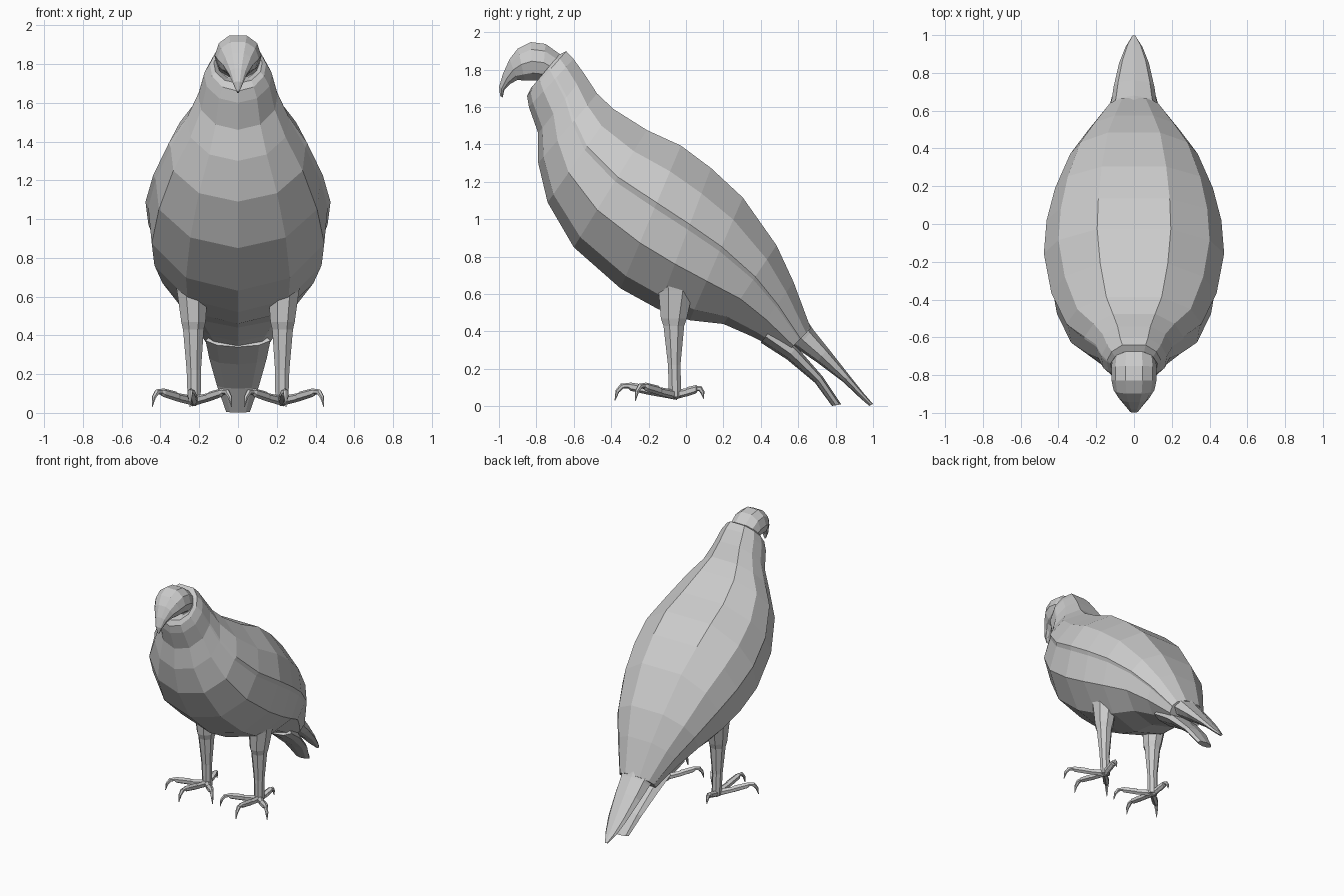
import bpy, bmesh, math
from mathutils import Vector

if "Cube" in bpy.data.objects:
    bpy.data.objects.remove(bpy.data.objects["Cube"])


def loft(name, rings):
    """Skin a closed tube through rings of equal vertex count, capping both ends."""
    bm = bmesh.new()
    vs = [[bm.verts.new(p) for p in r] for r in rings]
    n = len(rings[0])
    for a, b in zip(vs, vs[1:]):
        for i in range(n):
            j = (i + 1) % n
            bm.faces.new((a[i], a[j], b[j], b[i]))
    bm.faces.new(vs[0])
    bm.faces.new(vs[-1])
    bmesh.ops.recalc_face_normals(bm, faces=bm.faces)
    me = bpy.data.meshes.new(name)
    bm.to_mesh(me)
    bm.free()
    ob = bpy.data.objects.new(name, me)
    bpy.context.collection.objects.link(ob)
    return ob


def section(uy, uz, ly, lz, w, half):
    """Left-right symmetric ring between an upper and a lower profile point.
    half = (angle from top, scale) pairs down one side, ending at 180 degrees."""
    up, low = Vector((0, uy, uz)), Vector((0, ly, lz))
    c, r = (up + low) / 2, (up - low) / 2
    full = list(half) + [(360 - a, s) for a, s in reversed(half) if 0 < a < 180]
    return [c + r * math.cos(math.radians(a)) * s
            + Vector((w * math.sin(math.radians(a)) * s, 0, 0)) for a, s in full]


def tube(name, path, n=6):
    """Tapering limb: path entries are (centre, half-axis a, half-axis b)."""
    return loft(name, [[c + a * math.cos(2 * math.pi * (i + .5) / n)
                        + b * math.sin(2 * math.pi * (i + .5) / n) for i in range(n)]
                       for c, a, b in path])


# body: upper profile, lower profile, half width; small step marks the wing edge
WING = [(23, 1.04), (54, 1.03), (80, 1.01), (84, .97), (112, 1), (146, 1), (180, 1)]
ROUND = [(a, 1) for a in (25, 54, 80, 84, 112, 146, 180)]
NECK = [
    (-.69, 1.82, -.77, 1.72, .09),
    (-.67, 1.89, -.83, 1.70, .125),
    (-.63, 1.91, -.85, 1.66, .145),
    (-.59, 1.87, -.84, 1.60, .175),
    (-.53, 1.79, -.79, 1.46, .205),
    (-.46, 1.69, -.79, 1.30, .265),
]
TRUNK = [
    (-.38, 1.60, -.74, 1.09, .36),
    (-.20, 1.49, -.60, .85, .44),
    (-.02, 1.41, -.35, .63, .48),
    (.14, 1.29, -.15, .52, .465),
    (.31, 1.13, .02, .46, .42),
    (.49, .87, .20, .44, .34),
    (.58, .67, .36, .37, .25),
    (.67, .42, .53, .28, .15),
]
loft("body", [section(*s, ROUND) for s in NECK] + [section(*s, WING) for s in TRUNK])

# head and hooked beak
OVAL = [(a, 1) for a in (22, 55, 90, 125, 158)]
loft("head", [section(*s, OVAL) for s in [
    (-.66, 1.88, -.70, 1.70, .11),
    (-.75, 1.945, -.77, 1.73, .12),
    (-.83, 1.955, -.82, 1.735, .12),
    (-.90, 1.92, -.86, 1.735, .108),
    (-.945, 1.86, -.90, 1.74, .08),
    (-.98, 1.78, -.94, 1.72, .048),
    (-1.0, 1.71, -.97, 1.69, .026),
    (-.995, 1.66, -.98, 1.65, .006)]])

# tail: folded wing tips above, tail feathers below
FLAT = [(0, 1), (50, 1), (100, 1), (140, 1), (180, 1)]
loft("wing_tips", [section(*s, FLAT) for s in [
    (.62, .50, .52, .35, .15),
    (.68, .41, .59, .31, .125),
    (.76, .31, .70, .235, .11),
    (.87, .17, .84, .13, .08),
    (.95, .07, .93, .045, .045),
    (1.0, .012, .98, .002, .012)]])
loft("tail", [section(*s, FLAT) for s in [
    (.46, .42, .40, .34, .17),
    (.59, .32, .54, .25, .15),
    (.73, .16, .69, .125, .11),
    (.83, .01, .78, .002, .062)]])

# legs and feet on both sides
for side, sx in (("right", 1), ("left", -1)):
    X, Y, Z = Vector((sx, 0, 0)), Vector((0, 1, 0)), Vector((0, 0, 1))
    at = lambda x, y, z: Vector((sx * x, y, z))
    tube(side + "_leg", [(at(x, y, z), X * a, Y * b) for x, y, z, a, b in [
        (.24, -.06, .78, .11, .14),
        (.235, -.055, .62, .085, .10),
        (.23, -.065, .47, .068, .075),
        (.23, -.065, .43, .058, .06),
        (.228, -.063, .22, .04, .036),
        (.226, -.058, .05, .036, .036)]], 8)
    # three front toes and a back toe, each ending in a curved claw
    for toe, dx, dy in (("outer", .215, -.21), ("middle", .02, -.32),
                        ("inner", -.195, -.21), ("back", .02, .155)):
        d = X * dx + Y * dy
        cross = d.normalized().cross(Z)
        k = .7 if toe == "back" else 1
        path = []
        for t, z, r, tilt in [(-.04, .06, .026, 0), (.38, .08, .022, 0), (.42, .085, .025, 0),
                              (.74, .105, .022, 0), (.78, .11, .014, 0),
                              (.88, .108, .015, .5), (.96, .08, .011, 1), (1, .03, .002, 1.3)]:
            n = Z * math.cos(tilt) + d.normalized() * math.sin(tilt)
            path.append((at(.228, -.06, .06 + (z - .06) * k) + d * t, cross * r, n * r))
        tube(f"{side}_{toe}_toe", path)
